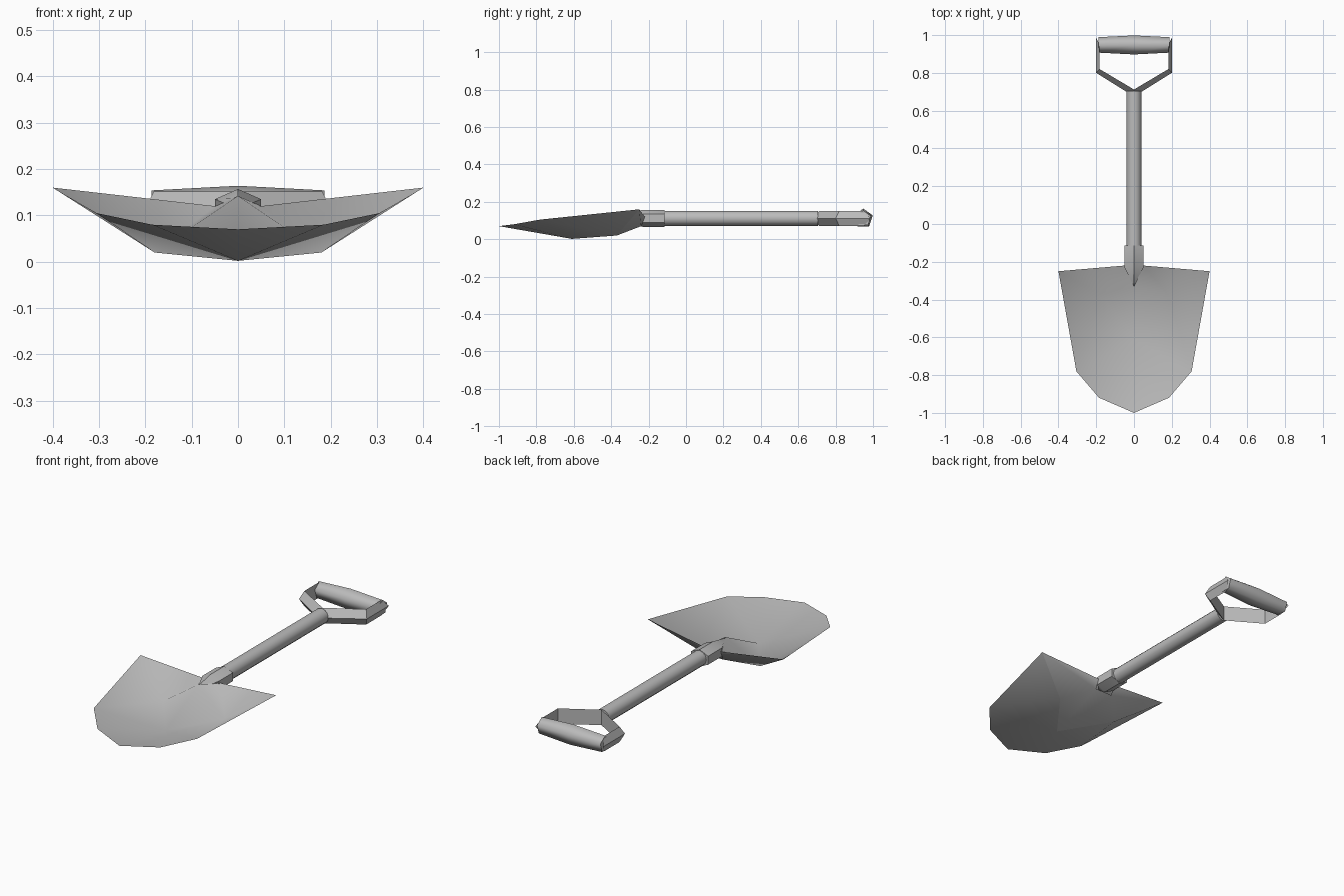
import bpy, bmesh, math
from mathutils import Vector

if "Cube" in bpy.data.objects:
    bpy.data.objects.remove(bpy.data.objects["Cube"])

steel = bpy.data.materials.new("grey_steel")
steel.use_nodes = True
steel.diffuse_color = (0.5, 0.5, 0.5, 1)
steel.node_tree.nodes["Principled BSDF"].inputs["Base Color"].default_value = (0.5, 0.5, 0.5, 1)
AXIS_Z = 0.112


def finish(name, verts, faces, angle, solid=True):
    mesh = bpy.data.meshes.new(name)
    mesh.from_pydata([tuple(v) for v in verts], [], faces)
    bm = bmesh.new()
    bm.from_mesh(mesh)
    bmesh.ops.remove_doubles(bm, verts=bm.verts, dist=0.0005)
    if solid:
        bmesh.ops.recalc_face_normals(bm, faces=bm.faces)
    bm.to_mesh(mesh)
    bm.free()
    mesh.materials.append(steel)
    obj = bpy.data.objects.new(name, mesh)
    bpy.context.collection.objects.link(obj)
    bpy.ops.object.select_all(action='DESELECT')
    obj.select_set(True)
    bpy.context.view_layer.objects.active = obj
    bpy.ops.object.shade_smooth_by_angle(angle=math.radians(angle))
    return obj


def loft(name, rings, angle):
    """Skin a list of equal-length rings and cap both ends."""
    n = len(rings[0])
    verts = [v for ring in rings for v in ring]
    faces = [(r * n + i, r * n + (i + 1) % n, (r + 1) * n + (i + 1) % n, (r + 1) * n + i)
             for r in range(len(rings) - 1) for i in range(n)]
    faces += [tuple(range(n)), tuple(range(len(verts) - n, len(verts)))]
    return finish(name, verts, faces, angle)


def mirrored(points):
    return points + [(-x, y, z) for x, y, z in points]


# Dished blade: rim, pressed hollow and raised spine, mirrored across x
half = [(0, -1, .07), (.185, -.92, .08), (.305, -.78, .105), (.4, -.25, .16),
        (.05, -.22, .12), (.18, -.37, .02), (0, -.61, .002), (0, -.33, .142),
        (.05, -.24, .07)]
TIP, LOW, SIDE, CORNER, NECK, HOLLOW, BELLY, SPINE, HEEL = range(9)
top = [(TIP, LOW, BELLY), (LOW, SIDE, BELLY), (SIDE, HOLLOW, BELLY),
       (SIDE, CORNER, HOLLOW), (CORNER, NECK, HOLLOW), (NECK, SPINE, HOLLOW),
       (SPINE, BELLY, HOLLOW)]
faces = top + [tuple(i + 9 for i in reversed(f)) for f in top]
finish("blade", mirrored(half), faces, 80, solid=False)

# Underside web that joins the blade to the socket
web = [(CORNER, HOLLOW, HEEL), (HEEL, HOLLOW, BELLY), (CORNER, HEEL, NECK)]
faces = web + [tuple(i + 9 for i in reversed(f)) for f in web] + [(HEEL, BELLY, HEEL + 9)]
finish("blade_underside", mirrored(half), faces, 60, solid=False)

# Six-sided socket, running out to a point on the spine
section = [(0, .157), (.05, .135), (.05, .09), (0, .066), (-.05, .09), (-.05, .135)]
rings = [[(x, y, z) for x, z in section] for y in (-.115, -.23)]
rings.append([(x * .05, -.33 if z > .1 else -.27, max(z - .02, .08)) for x, z in section])
loft("socket", rings, 35)

# Round shaft
circle = [(math.cos(a) * .04, math.sin(a) * .04) for a in (i * math.tau / 12 for i in range(12))]
loft("shaft", [[(x, y, AXIS_Z + z) for x, z in circle] for y in (-.2, .705)], 40)

# Forked bracket: flat inner wall and an outer ridge on each arm
inner = [(0, .712), (.182, .82), (.182, .95)]
outer = [(0, .675), (.2, .8), (.2, .985)]
for side, word in ((1, "left"), (-1, "right")):
    arm = [[(side * a, b, .152), (side * a, b, .07), (side * c, d, AXIS_Z)]
           for (a, b), (c, d) in zip(inner, outer)]
    loft(word + "_bracket_arm", arm, 40)

# Five-sided grip, thicker in the middle
grip = []
for x, r in ((-.187, .043), (0, .053), (.187, .043)):
    grip.append([(x, .948 + r * math.sin(i * math.tau / 5), .111 + r * math.cos(i * math.tau / 5))
                 for i in range(5)])
loft("grip", grip, 75)
